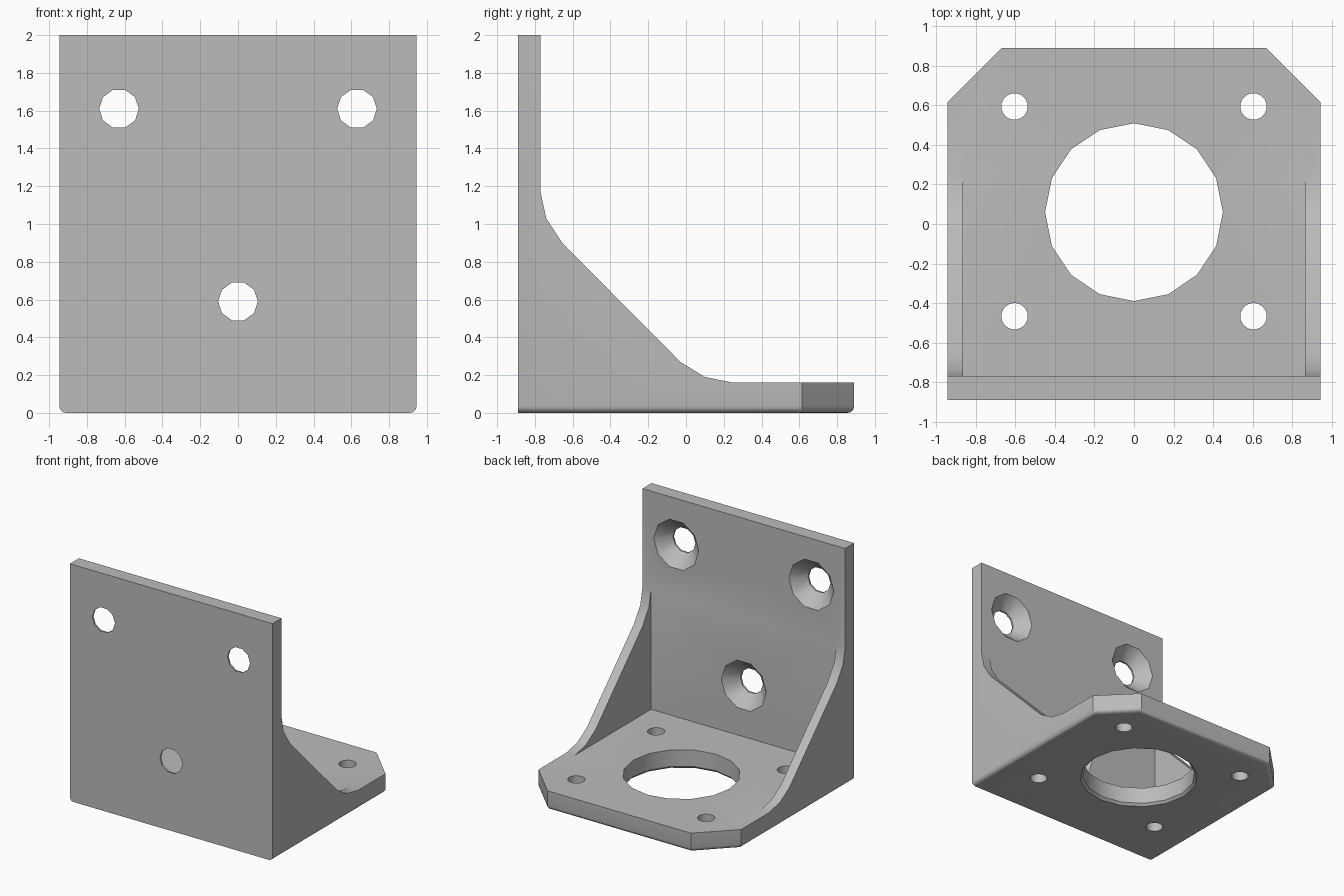
import bpy, bmesh, math
from mathutils import Matrix, Vector

if "Cube" in bpy.data.objects:
    bpy.data.objects.remove(bpy.data.objects["Cube"])

grey = bpy.data.materials.new("plain grey")
grey.use_nodes = True
colour = (0.5, 0.5, 0.5, 1)
grey.diffuse_color = colour
grey.node_tree.nodes["Principled BSDF"].inputs["Base Color"].default_value = colour

W, D = 0.945, 0.89                 # half width, half depth
WALL, BASE, RIB = 0.12, 0.16, 0.08  # thicknesses
WALL_Y = WALL - D


def make_object(name, bm):
    bmesh.ops.recalc_face_normals(bm, faces=bm.faces)
    mesh = bpy.data.meshes.new(name)
    bm.to_mesh(mesh)
    bm.free()
    ob = bpy.data.objects.new(name, mesh)
    bpy.context.collection.objects.link(ob)
    mesh.materials.append(grey)
    return ob


def prism(name, points, offset):
    """Extrude a flat polygon along an offset."""
    bm = bmesh.new()
    face = bm.faces.new([bm.verts.new(p) for p in points])
    new = bmesh.ops.extrude_face_region(bm, geom=[face])["geom"]
    verts = [v for v in new if isinstance(v, bmesh.types.BMVert)]
    bmesh.ops.translate(bm, verts=verts, vec=offset)
    return make_object(name, bm)


def lathe(name, rings, sides, axis, centre):
    """Closed turned cutter; rings are (radius, distance along axis)."""
    bm = bmesh.new()
    loops = []
    for r, h in rings:
        angles = [math.tau * i / sides for i in range(sides)]
        loops.append([bm.verts.new((r * math.cos(a), r * math.sin(a), h)) for a in angles])
    for lo, hi in zip(loops, loops[1:]):
        for i in range(sides):
            j = (i + 1) % sides
            bm.faces.new((lo[i], lo[j], hi[j], hi[i]))
    bm.faces.new(loops[0])
    bm.faces.new(loops[-1])
    if axis == "Y":
        bm.transform(Matrix.Rotation(-math.pi / 2, 4, "X"))
    bm.transform(Matrix.Translation(Vector(centre)))
    return make_object(name, bm)


def cut(target, cutter):
    mod = target.modifiers.new("cut", "BOOLEAN")
    mod.operation, mod.solver, mod.object = "DIFFERENCE", "EXACT", cutter
    bpy.context.view_layer.objects.active = target
    bpy.ops.object.modifier_apply(modifier=mod.name)
    bpy.data.objects.remove(cutter)


# Bracket body: side profile with the sloping rib edge
profile = [(-D, 0), (D, 0), (D, BASE), (0.25, BASE), (0.1, 0.19), (-0.03, 0.27),
           (-0.655, 0.9), (-0.74, 1.03), (WALL_Y, 1.17), (WALL_Y, 2), (-D, 2)]
bracket = prism("bracket", [(-W, y, z) for y, z in profile], (2 * W, 0, 0))

# Pocket between the two side ribs
inner = W - RIB
cut(bracket, prism("pocket_cutter",
                   [(-inner, WALL_Y, BASE), (inner, WALL_Y, BASE),
                    (inner, 1.2, BASE), (-inner, 1.2, BASE)], (0, 0, 1.5)))

# Cut-off back corners of the base
for s in (-1, 1):
    cut(bracket, prism("corner_cutter",
                       [(s * (W + 0.1), 0.515, -1), (s * (W + 0.1), 1.2, -1),
                        (s * 0.36, 1.2, -1)], (0, 0, 2)))

# Rounded lower rim on the sides and back
bm = bmesh.new()
bm.from_mesh(bracket.data)
bmesh.ops.remove_doubles(bm, verts=bm.verts, dist=0.0005)
bmesh.ops.dissolve_limit(bm, angle_limit=0.02, verts=bm.verts, edges=bm.edges)
rim = [e for e in bm.edges
       if all(abs(v.co.z) < 0.001 for v in e.verts)
       and not all(v.co.y < -D + 0.001 for v in e.verts)]
bmesh.ops.bevel(bm, geom=rim, offset=0.035, offset_type="OFFSET", segments=4,
                profile=0.5, affect="EDGES")
bm.to_mesh(bracket.data)
bm.free()

# Large opening with a chamfered lower edge
cut(bracket, lathe("opening_cutter", [(0.49, -0.02), (0.45, 0.02), (0.45, 0.4)],
                   16, "Z", (0, 0.06, 0)))

# Four small mounting holes in the base
for x in (-0.605, 0.605):
    for y in (-0.467, 0.595):
        cut(bracket, lathe("mount_hole_cutter", [(0.067, -0.1), (0.067, 0.3)],
                           24, "Z", (x, y, 0)))

# Three countersunk screw holes in the wall
for x, z in ((-0.63, 1.61), (0.63, 1.61), (0, 0.59)):
    cut(bracket, lathe("screw_hole_cutter",
                       [(0.105, -0.1), (0.105, 0.015), (0.21, WALL), (0.23, WALL + 0.02)],
                       10, "Y", (x, -D, z)))

bpy.ops.object.select_all(action="DESELECT")
bracket.select_set(True)
bpy.context.view_layer.objects.active = bracket
bpy.ops.object.shade_smooth_by_angle(angle=math.radians(30))
